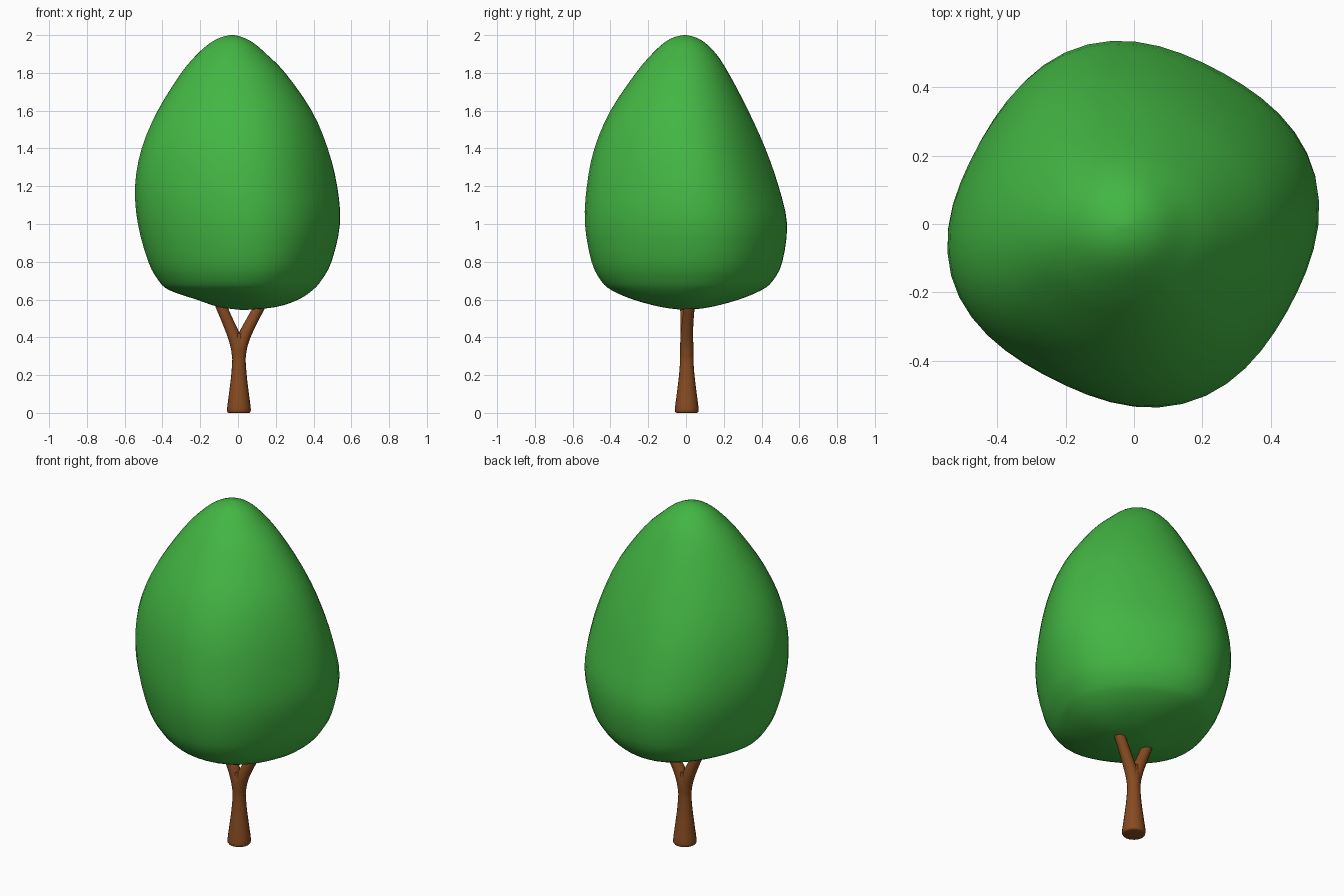
import bpy, bmesh, math
from mathutils import Vector

if "Cube" in bpy.data.objects:
    bpy.data.objects.remove(bpy.data.objects["Cube"])


def material(name, rgb):
    m = bpy.data.materials.new(name)
    m.diffuse_color = (*rgb, 1)
    m.use_nodes = True
    m.node_tree.nodes["Principled BSDF"].inputs["Base Color"].default_value = m.diffuse_color
    return m


green = material("leaf green", (0.056, 0.47, 0.056))
brown = material("bark brown", (0.24, 0.07, 0.015))


def loft(name, rings, mat, angle):
    """Skin a list of equal-length point rings and close both ends."""
    bm = bmesh.new()
    loops = [[bm.verts.new(p) for p in ring] for ring in rings]
    n = len(loops[0])
    for a, b in zip(loops, loops[1:]):
        for i in range(n):
            j = (i + 1) % n
            bm.faces.new((a[i], a[j], b[j], b[i]))
    bm.faces.new(loops[0][::-1])
    bm.faces.new(loops[-1])
    bmesh.ops.recalc_face_normals(bm, faces=bm.faces)
    me = bpy.data.meshes.new(name)
    bm.to_mesh(me)
    bm.free()
    me.materials.append(mat)
    ob = bpy.data.objects.new(name, me)
    bpy.context.collection.objects.link(ob)
    bpy.ops.object.select_all(action='DESELECT')
    ob.select_set(True)
    bpy.context.view_layer.objects.active = ob
    bpy.ops.object.shade_smooth_by_angle(angle=math.radians(angle))
    return ob


def spline(keys, steps):
    """Catmull-Rom interpolation through tuples."""
    out = []
    for i in range(len(keys) - 1):
        p0, p1 = keys[max(i - 1, 0)], keys[i]
        p2, p3 = keys[i + 1], keys[min(i + 2, len(keys) - 1)]
        for s in range(steps):
            t = s / steps
            out.append(tuple(
                0.5 * (2 * b + (c - a) * t + (2 * a - 5 * b + 4 * c - d) * t * t
                       + (3 * b - a - 3 * c + d) * t ** 3)
                for a, b, c, d in zip(p0, p1, p2, p3)))
    out.append(tuple(keys[-1]))
    return out


# Canopy: height, left, right, front, back extents of each section
profile = [
    (0.545, 0.02, 0.04, -0.01, 0.01),
    (0.56, -0.10, 0.20, -0.13, 0.13),
    (0.60, -0.22, 0.32, -0.28, 0.28),
    (0.65, -0.365, 0.395, -0.395, 0.40),
    (0.70, -0.42, 0.44, -0.45, 0.46),
    (0.80, -0.475, 0.495, -0.50, 0.51),
    (1.00, -0.53, 0.54, -0.535, 0.535),
    (1.20, -0.545, 0.525, -0.525, 0.49),
    (1.40, -0.51, 0.475, -0.485, 0.42),
    (1.60, -0.425, 0.39, -0.40, 0.33),
    (1.80, -0.30, 0.25, -0.265, 0.225),
    (1.90, -0.215, 0.15, -0.18, 0.16),
    (1.96, -0.145, 0.08, -0.115, 0.10),
    (1.99, -0.085, 0.02, -0.06, 0.045),
    (2.00, -0.04, -0.02, -0.01, 0.0),
]
SEG = 48
rings = []
for z, x0, x1, y0, y1 in spline(profile, 3):
    # four soft lobes turned a little off the axes, fading towards the top
    amp = 0.032 * min(1, (2.05 - z) / 0.8)
    unit = []
    for i in range(SEG):
        t = 2 * math.pi * i / SEG
        f = 1 + amp * math.cos(4 * (t - math.radians(17)))
        unit.append((f * math.cos(t), f * math.sin(t)))
    mx, my = max(p[0] for p in unit), max(p[1] for p in unit)
    rings.append([((x0 + x1) / 2 + (x1 - x0) / 2 * u / mx,
                   (y0 + y1) / 2 + (y1 - y0) / 2 * v / my, z) for u, v in unit])
loft("canopy", rings, green, 60)


# Trunk and branches: tubes along (x, y, z, radius) paths
def tube(name, keys, sides=16):
    path = spline(keys, 4)
    rings = []
    for k, (x, y, z, r) in enumerate(path):
        a, b = path[max(k - 1, 0)], path[min(k + 1, len(path) - 1)]
        d = (Vector(b[:3]) - Vector(a[:3])).normalized()
        if k == 0:
            d = Vector((0, 0, 1))
        u = Vector((0, 1, 0)).cross(d).normalized()
        v = d.cross(u)
        rings.append([Vector((x + 0.005, y + 0.004, z)) + r * (math.cos(t) * u + math.sin(t) * v)
                      for t in (2 * math.pi * i / sides for i in range(sides))])
    loft(name, rings, brown, 45)


tube("trunk", [(0, 0, 0, 0.053), (0, 0, 0.015, 0.063), (0, 0, 0.10, 0.053),
               (0, 0, 0.20, 0.041), (0, 0, 0.29, 0.035), (0, 0, 0.36, 0.036),
               (0, 0, 0.42, 0.026)])
tube("right_branch", [(0.002, 0, 0.26, 0.031), (0.008, 0, 0.34, 0.034),
                      (0.030, 0, 0.41, 0.033), (0.070, 0.006, 0.49, 0.030),
                      (0.108, 0.013, 0.56, 0.029), (0.14, 0.02, 0.62, 0.026)])
tube("left_branch", [(-0.002, 0, 0.26, 0.031), (-0.008, 0, 0.34, 0.034),
                     (-0.028, 0, 0.41, 0.033), (-0.062, -0.003, 0.49, 0.030),
                     (-0.092, -0.006, 0.56, 0.029), (-0.118, -0.01, 0.62, 0.026)])
